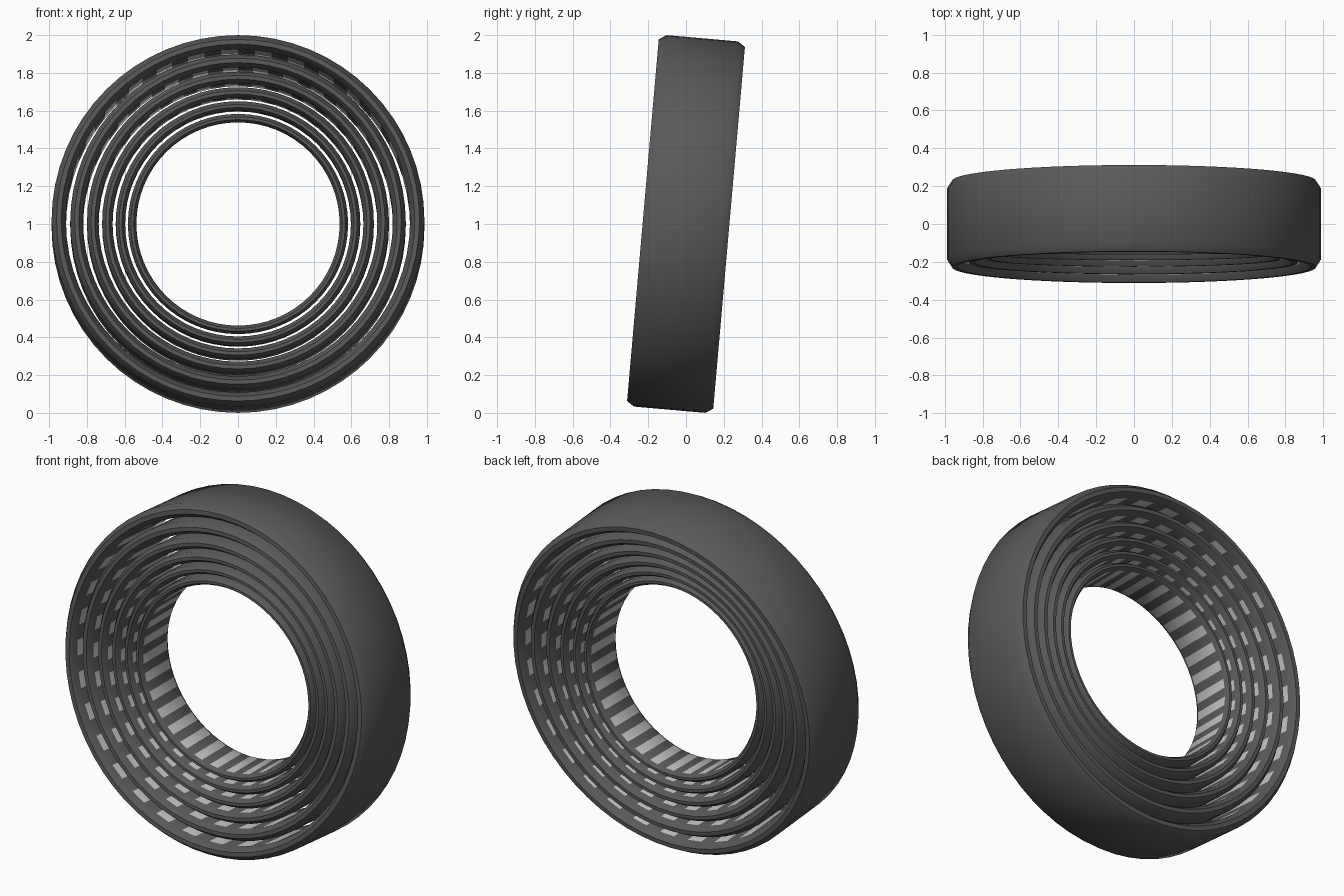
import bpy, bmesh, math
from mathutils import Matrix

if "Cube" in bpy.data.objects:
    bpy.data.objects.remove(bpy.data.objects["Cube"])

SEGMENTS = 64
COUNT = 6
RATIO = 0.9          # each ring is 0.9 times the one around it


def material(name, value):
    m = bpy.data.materials.new(name)
    m.diffuse_color = (value, value, value, 1)
    m.use_nodes = True
    m.node_tree.nodes["Principled BSDF"].inputs["Base Color"].default_value = m.diffuse_color
    return m


dark = material("dark_grey", 0.1)
light = material("light_grey", 0.5)

# Ring cross-section (radius, y): flat walls with chamfered rims
PROFILE = [
    (0.911, -0.190), (0.936, -0.229), (0.961, -0.229), (0.987, -0.190),
    (0.987, 0.190), (0.961, 0.229), (0.936, 0.229), (0.911, 0.190),
]


def make_ring(name, scale, tilt):
    bm = bmesh.new()
    loops = []
    for i in range(SEGMENTS):
        a = 2 * math.pi * i / SEGMENTS
        loops.append([bm.verts.new((r * math.cos(a), y, r * math.sin(a)))
                      for r, y in PROFILE])
    n = len(PROFILE)
    for i in range(SEGMENTS):
        p, q = loops[i], loops[(i + 1) % SEGMENTS]
        for j in range(n):
            k = (j + 1) % n
            f = bm.faces.new((p[j], p[k], q[k], q[j]))
            # light stripes alternate around the bore wall
            f.material_index = 1 if j == n - 1 and i % 2 == 0 else 0
    bmesh.ops.recalc_face_normals(bm, faces=bm.faces)
    bm.transform(Matrix.Translation((0, 0, 1.0))
                 @ Matrix.Rotation(math.radians(-tilt), 4, 'X')
                 @ Matrix.Scale(scale, 4))
    mesh = bpy.data.meshes.new(name)
    bm.to_mesh(mesh)
    bm.free()
    mesh.materials.append(dark)
    mesh.materials.append(light)
    ob = bpy.data.objects.new(name, mesh)
    bpy.context.collection.objects.link(ob)
    bpy.ops.object.select_all(action='DESELECT')
    ob.select_set(True)
    bpy.context.view_layer.objects.active = ob
    bpy.ops.object.shade_smooth_by_angle(angle=math.radians(40))


# Nested rings, the outer one leaning back most and the inner one upright
for i in range(COUNT):
    make_ring(f"ring_{i + 1}", RATIO ** i, 5 - i)
